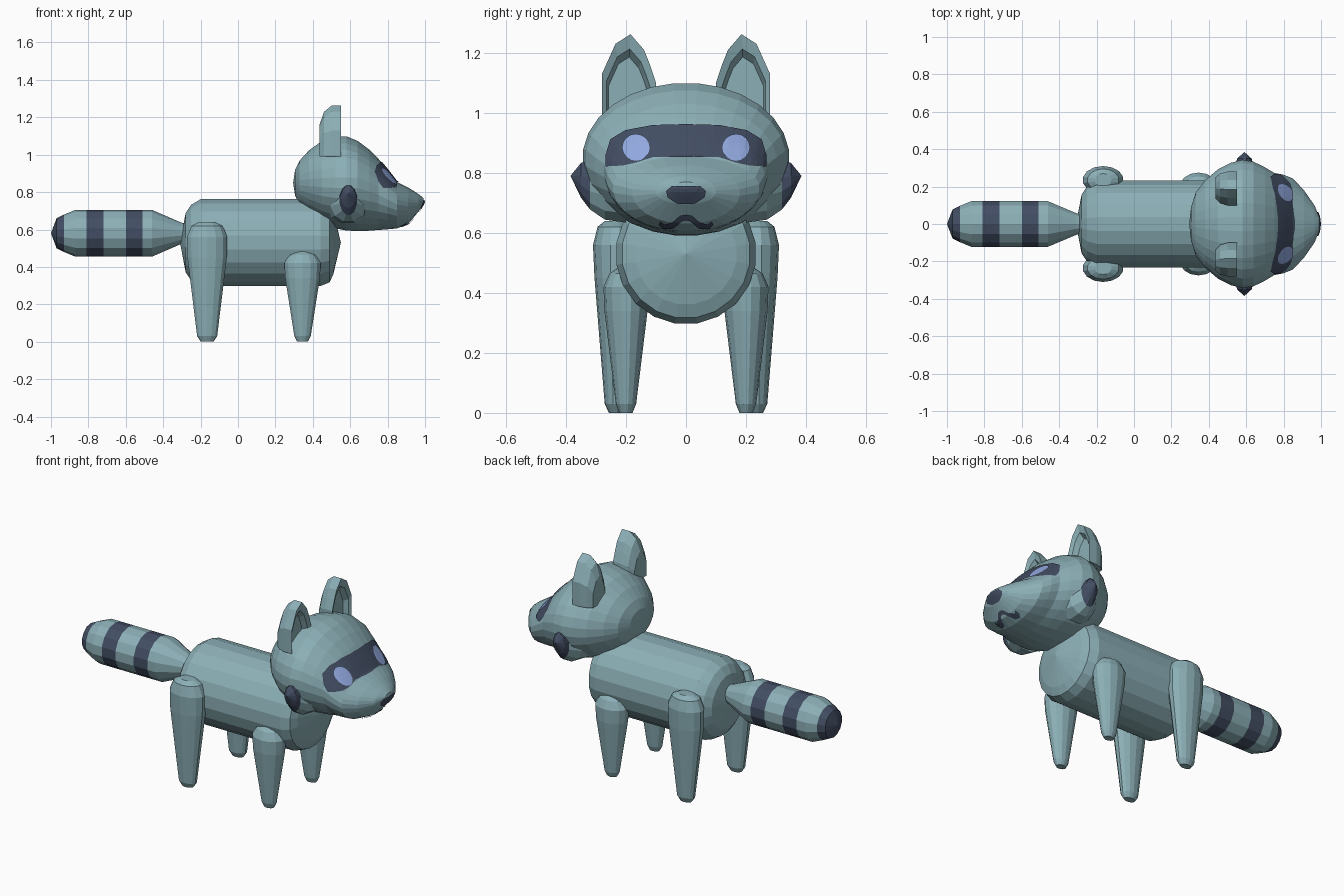
import bpy, bmesh, math
from mathutils import Vector
from mathutils.bvhtree import BVHTree

cube = bpy.data.objects.get("Cube")
if cube:
    bpy.data.objects.remove(cube, do_unlink=True)


def material(name, rgb):
    m = bpy.data.materials.new(name)
    m.use_nodes = True
    col = (*rgb, 1.0)
    m.diffuse_color = col
    bsdf = m.node_tree.nodes["Principled BSDF"]
    bsdf.inputs["Base Color"].default_value = col
    bsdf.inputs["Roughness"].default_value = 0.8
    return m


FUR = material("grey teal fur", (0.26, 0.43, 0.47))
DARK = material("dark slate", (0.055, 0.075, 0.125))
EYE = material("pale blue eye", (0.29, 0.40, 0.75))


def finish(name, bm, mats):
    mesh = bpy.data.meshes.new(name)
    bm.to_mesh(mesh)
    bm.free()
    for m in mats:
        mesh.materials.append(m)
    obj = bpy.data.objects.new(name, mesh)
    bpy.context.collection.objects.link(obj)
    return obj


def oval(c, u, v, n):
    """Ring of n points around c, spanned by u and v."""
    c, u, v = Vector(c), Vector(u), Vector(v)
    angles = [2 * math.pi * (i + 0.5) / n for i in range(n)]
    return [c + u * math.cos(a) + v * math.sin(a) for a in angles]


def loft(name, rings, mats=(FUR,), is_dark=None):
    """Skin a list of equal rings and cap both ends."""
    bm = bmesh.new()
    rows = [[bm.verts.new(p) for p in r] for r in rings]
    n = len(rows[0])
    for a, b in zip(rows, rows[1:]):
        for i in range(n):
            j = (i + 1) % n
            bm.faces.new((a[i], a[j], b[j], b[i]))
    bm.faces.new(rows[0])
    bm.faces.new(rows[-1])
    bmesh.ops.remove_doubles(bm, verts=bm.verts, dist=0.0005)
    bmesh.ops.recalc_face_normals(bm, faces=bm.faces)
    if is_dark:
        for f in bm.faces:
            f.material_index = int(is_dark(f.calc_center_median()))
    return finish(name, bm, mats)


def turned(profile, z, n):
    """Rings of a round shape lying along x; profile holds (x, radius)."""
    return [oval((x, 0, z), (0, r, 0), (0, 0, r), n) for x, r in profile]


# Body: barrel with domed ends
loft("body", turned([(-0.31, 0), (-0.28, 0.16), (-0.25, 0.205), (-0.20, 0.235),
                     (0.44, 0.235), (0.49, 0.215), (0.51, 0.17), (0.55, 0)], 0.53, 20))

# Tail: two dark bands and a dark tip
loft("tail", turned([(-0.28, 0.05), (-0.31, 0.06), (-0.46, 0.125), (-0.51, 0.125),
                     (-0.60, 0.125), (-0.72, 0.125), (-0.81, 0.125), (-0.87, 0.125),
                     (-0.93, 0.10), (-0.97, 0.08), (-1.0, 0)], 0.58, 14),
     (FUR, DARK),
     lambda c: c.x < -0.93 or -0.81 < c.x < -0.72 or -0.60 < c.x < -0.51)

# Legs: (z, half length, half width) rings
REAR = [(0, 0.035, 0.022), (0.03, 0.055, 0.036), (0.45, 0.108, 0.07),
        (0.56, 0.11, 0.075), (0.62, 0.085, 0.06), (0.64, 0.045, 0.035)]
FRONT = [(0, 0.03, 0.022), (0.03, 0.045, 0.034), (0.34, 0.095, 0.072),
         (0.42, 0.10, 0.075), (0.465, 0.075, 0.055), (0.485, 0.03, 0.025)]
for side, s in (("left", 1), ("right", -1)):
    for part, x, y, rows in (("rear_leg", -0.165, 0.235, REAR),
                             ("front_leg", 0.345, 0.20, FRONT)):
        loft(f"{part}_{side}",
             [oval((x, s * y, z), (rx, 0, 0), (0, ry, 0), 14) for z, rx, ry in rows])

# Head and muzzle: (x, z of widest point, half width, rise, drop) sections
SECTIONS = [(0.295, 0.85, 0, 0, 0), (0.305, 0.85, 0.09, 0.07, 0.07),
            (0.33, 0.85, 0.17, 0.12, 0.12), (0.38, 0.85, 0.235, 0.175, 0.165),
            (0.45, 0.85, 0.295, 0.225, 0.215), (0.52, 0.85, 0.33, 0.245, 0.245),
            (0.58, 0.85, 0.345, 0.25, 0.257), (0.64, 0.85, 0.335, 0.225, 0.26),
            (0.70, 0.83, 0.305, 0.20, 0.238), (0.75, 0.81, 0.275, 0.17, 0.214),
            (0.80, 0.78, 0.265, 0.14, 0.18), (0.85, 0.75, 0.245, 0.105, 0.145),
            (0.91, 0.735, 0.18, 0.09, 0.105), (0.965, 0.735, 0.10, 0.055, 0.04),
            (0.99, 0.75, 0.04, 0.02, 0.015), (0.995, 0.75, 0, 0, 0)]
rings = []
for x, zc, w, up, down in SECTIONS:
    ring = oval((x, 0, 0), (0, w, 0), (0, 0, 1), 28)
    for p in ring:
        p.z = zc + p.z * (up if p.z > 0 else down)
    rings.append(ring)
head = loft("head", rings)

# Cheek tufts with dark points: (y, z, half length, half height) rings
CHEEK = [(0.20, 0.75, 0.13, 0.12), (0.27, 0.755, 0.10, 0.115),
         (0.32, 0.76, 0.048, 0.085), (0.35, 0.775, 0.04, 0.06), (0.385, 0.79, 0, 0)]
# Ears: outline in (y, z), then (x, scale) layers from the hollow to the back
EAR = [(0.10, 0.99), (0.10, 1.10), (0.12, 1.16), (0.14, 1.21), (0.185, 1.262),
       (0.235, 1.23), (0.28, 1.13), (0.28, 0.99)]
LAYERS = [(0.51, 0.72), (0.54, 0.82), (0.55, 1.0), (0.50, 1.0), (0.46, 0.88), (0.435, 0.62)]
for side, s in (("left", 1), ("right", -1)):
    loft(f"cheek_{side}",
         [oval((0.59, s * y, z), (rx, 0, 0), (0, 0, rz), 12) for y, z, rx, rz in CHEEK],
         (FUR, DARK), lambda c: abs(c.y) > 0.32)
    loft(f"ear_{side}",
         [[Vector((x, s * (0.2 + (y - 0.2) * k), 0.99 + (z - 0.99) * k)) for y, z in EAR]
          for x, k in LAYERS])

# Face markings: flat outlines in (y, z), laid on the head surface
hbm = bmesh.new()
hbm.from_mesh(head.data)
surface = BVHTree.FromBMesh(hbm)
hbm.free()


def marking(name, outline, mat, lift, step):
    bm = bmesh.new()
    bm.faces.new([bm.verts.new((0, y, z)) for y, z in outline])
    bmesh.ops.triangulate(bm, faces=bm.faces[:])
    for axis in (1, 2):
        vals = [p[axis - 1] for p in outline]
        normal = Vector((0, axis == 1, axis == 2))
        t = min(vals) + step
        while t < max(vals) - 0.001:
            bmesh.ops.bisect_plane(bm, geom=bm.verts[:] + bm.edges[:] + bm.faces[:],
                                   dist=1e-5, plane_co=normal * t, plane_no=normal)
            t += step
    bmesh.ops.recalc_face_normals(bm, faces=bm.faces)
    bm.normal_update()
    if bm.faces[:][0].normal.x < 0:
        bmesh.ops.reverse_faces(bm, faces=bm.faces[:])
    for v in bm.verts:
        hit, nor, _, _ = surface.ray_cast(Vector((2, v.co.y, v.co.z)), Vector((-1, 0, 0)))
        if hit is None:
            hit, nor, _, _ = surface.find_nearest(Vector((0.85, v.co.y, v.co.z)))
        v.co = hit + nor * lift
    return finish(name, bm, (mat,))


def mirrored(half):
    """Close an outline given from the top centre to the bottom centre at +y."""
    return half + [(-y, z) for y, z in reversed(half) if y > 0]


marking("eye_mask", mirrored([(0, 0.96), (0.11, 0.957), (0.20, 0.94), (0.25, 0.91),
                              (0.265, 0.86), (0.265, 0.82), (0.21, 0.822), (0.165, 0.832),
                              (0.11, 0.85), (0, 0.86)]), DARK, 0.004, 0.02)
marking("nose", mirrored([(0, 0.755), (0.045, 0.755), (0.065, 0.74), (0.06, 0.72),
                          (0.03, 0.70), (0, 0.698)]), DARK, 0.005, 0.01)
marking("mouth", mirrored([(0, 0.664), (0.02, 0.66), (0.045, 0.638), (0.07, 0.632),
                           (0.085, 0.642), (0.09, 0.63), (0.075, 0.617), (0.045, 0.617),
                           (0.03, 0.628), (0.012, 0.642), (0, 0.645)]), DARK, 0.005, 0.01)
for side, s in (("left", 1), ("right", -1)):
    circle = [(s * 0.165 + 0.045 * math.cos(math.tau * i / 16),
               0.88 + 0.045 * math.sin(math.tau * i / 16)) for i in range(16)]
    marking(f"eye_{side}", circle, EYE, 0.008, 0.02)
